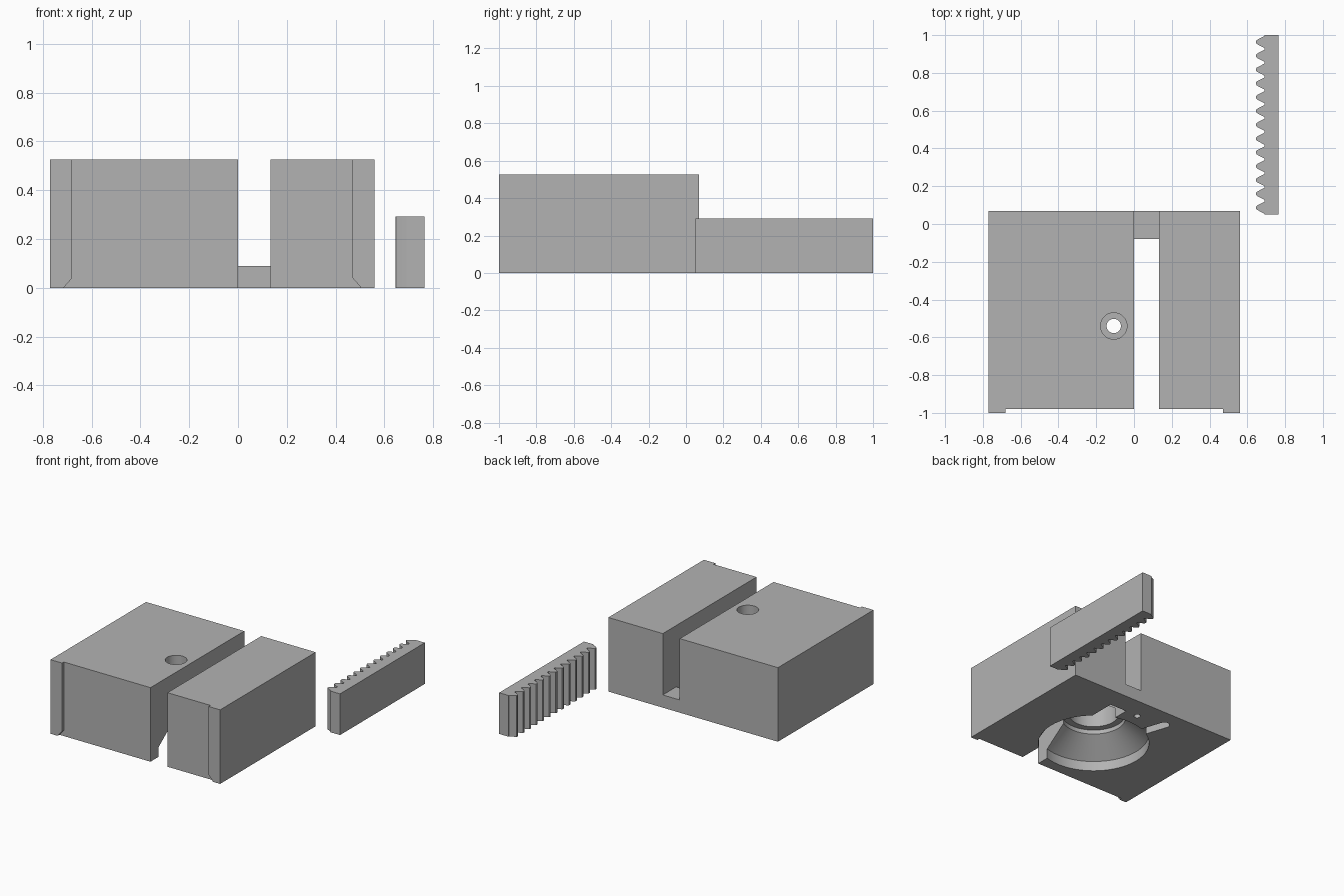
import bpy, bmesh, math
from mathutils import Vector

if "Cube" in bpy.data.objects:
    bpy.data.objects.remove(bpy.data.objects["Cube"], do_unlink=True)

grey = bpy.data.materials.new("plain_grey")
grey.use_nodes = True
grey.diffuse_color = (0.45, 0.45, 0.45, 1)
grey.node_tree.nodes["Principled BSDF"].inputs["Base Color"].default_value = (0.45, 0.45, 0.45, 1)


def make_object(name, bm):
    bmesh.ops.recalc_face_normals(bm, faces=bm.faces)
    mesh = bpy.data.meshes.new(name)
    bm.to_mesh(mesh)
    bm.free()
    mesh.materials.append(grey)
    obj = bpy.data.objects.new(name, mesh)
    bpy.context.collection.objects.link(obj)
    return obj


def prism(name, outline, offset):
    """Closed outline of 3D points pushed along an offset."""
    bm = bmesh.new()
    face = bm.faces.new([bm.verts.new(p) for p in outline])
    made = bmesh.ops.extrude_face_region(bm, geom=[face])["geom"]
    bmesh.ops.translate(bm, vec=offset, verts=[v for v in made if isinstance(v, bmesh.types.BMVert)])
    return make_object(name, bm)


def box(name, x0, x1, y0, y1, z0, z1):
    return prism(name, [(x0, y0, z0), (x1, y0, z0), (x1, y1, z0), (x0, y1, z0)], (0, 0, z1 - z0))


def lathe(name, profile, cx, cy, sides=64):
    """Solid of revolution; the profile starts and ends on the axis."""
    bm = bmesh.new()
    verts = [bm.verts.new((cx + r, cy, z)) for r, z in profile]
    edges = [bm.edges.new(pair) for pair in zip(verts, verts[1:])]
    bmesh.ops.spin(bm, geom=verts + edges, cent=(cx, cy, 0), axis=(0, 0, 1),
                   angle=math.tau, steps=sides)
    bmesh.ops.remove_doubles(bm, verts=bm.verts, dist=1e-5)
    return make_object(name, bm)


def combine(target, other, operation="DIFFERENCE"):
    mod = target.modifiers.new(other.name, "BOOLEAN")
    mod.operation, mod.solver, mod.object = operation, "EXACT", other
    other.hide_render = True
    bpy.context.view_layer.objects.active = target
    bpy.ops.object.modifier_apply(modifier=mod.name)
    bpy.data.objects.remove(other, do_unlink=True)


def smooth(obj):
    bpy.ops.object.select_all(action="DESELECT")
    obj.select_set(True)
    bpy.context.view_layer.objects.active = obj
    bpy.ops.object.shade_smooth_by_angle(angle=math.radians(25))


# Housing block with its footprint; the front lips are left by a recess cut
housing = box("housing", -0.77, 0.56, -1, 0.07, 0, 0.525)
recess = [(-0.715, -0.01), (0.505, -0.01), (0.505, 0), (0.47, 0.04),
          (0.47, 0.6), (-0.68, 0.6), (-0.68, 0.04), (-0.715, 0)]
combine(housing, prism("front_recess", [(x, -1.1, z) for x, z in recess], (0, 0.12, 0)))

# Slot between the jaws, leaving a low bridge at the back
combine(housing, box("slot_upper", 0, 0.133, -1.1, 0.2, 0.09, 0.6))
combine(housing, box("slot_lower", 0, 0.133, -1.1, -0.08, -0.1, 0.2))

# Stepped funnel cavity, screw hole and counterbore
cx, cy = -0.107, -0.54
funnel = [(0, -0.1), (0.364, -0.1), (0.364, 0.07), (0.21, 0.19), (0.21, 0.22),
          (0.165, 0.22), (0.165, 0.36), (0.038, 0.36), (0.038, 0.45),
          (0.07, 0.45), (0.07, 0.6), (0, 0.6)]
combine(housing, lathe("funnel_cavity", funnel, cx, cy))

# Round-ended groove in the underside running out of the cavity
start, end, half = Vector((-0.23, -0.3, -0.05)), Vector((-0.31, -0.06, -0.05)), 0.035
along = (end - start).normalized()
across = Vector((along.y, -along.x, 0))
arc = [end + half * (math.cos(a) * across + math.sin(a) * along)
       for a in (math.pi * i / 12 for i in range(13))]
groove = [start + half * across] + arc + [start - half * across]
combine(housing, prism("groove", groove, (0, 0, 0.13)))

# Small pin hole beside the bridge
pin = [(0, -0.05), (0.022, -0.05), (0.022, 0.06), (0, 0.06)]
combine(housing, lathe("pin_hole", pin, -0.098, -0.085, 20))
smooth(housing)

# Toothed rack: each tooth is a rounded trapezoid repeated along the bar
teeth, y0, y1 = 13, 0.05, 1.0
pitch = (y1 - y0) / teeth
tooth = [(0.07, 0.69), (0.3, 0.657), (0.38, 0.648), (0.5, 0.645),
         (0.62, 0.648), (0.7, 0.657), (0.93, 0.69)]
outline = [(0.765, y1, 0), (0.765, y0, 0), (0.69, y0, 0)]
outline += [(x, y0 + (i + t) * pitch, 0) for i in range(teeth) for t, x in tooth]
outline.append((0.69, y1, 0))
rack = prism("toothed_rack", outline, (0, 0, 0.292))
smooth(rack)
